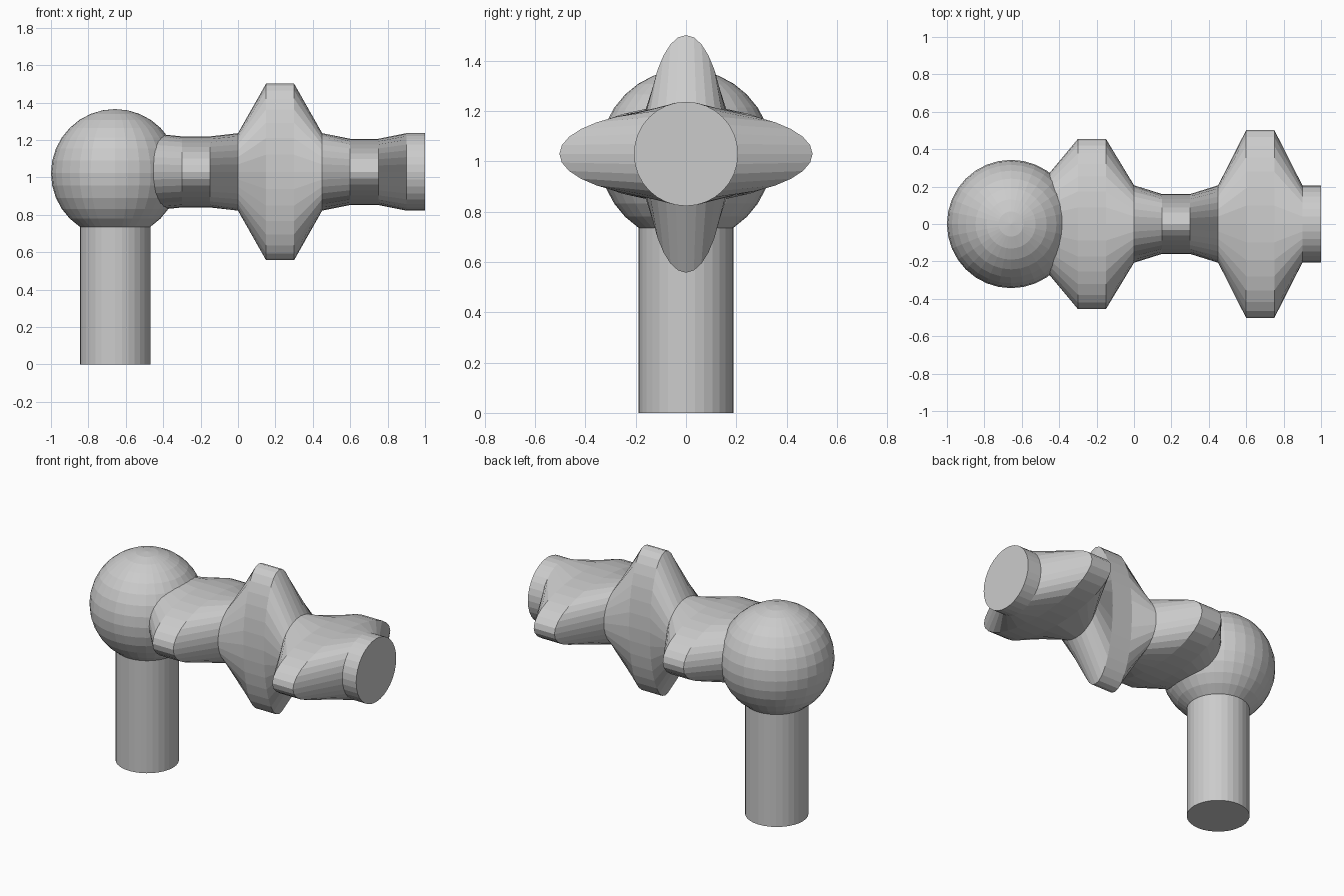
import bpy, bmesh, math
from mathutils import Matrix

if "Cube" in bpy.data.objects:
    bpy.data.objects.remove(bpy.data.objects["Cube"])

grey = bpy.data.materials.new("light_grey")
grey.diffuse_color = (0.6, 0.6, 0.6, 1)
grey.use_nodes = True
grey.node_tree.nodes["Principled BSDF"].inputs["Base Color"].default_value = grey.diffuse_color


def add_object(name, bm):
    bmesh.ops.recalc_face_normals(bm, faces=bm.faces)
    mesh = bpy.data.meshes.new(name)
    bm.to_mesh(mesh)
    bm.free()
    mesh.materials.append(grey)
    obj = bpy.data.objects.new(name, mesh)
    bpy.context.collection.objects.link(obj)
    return obj


POST_X = -0.657

# Upright post
bm = bmesh.new()
bmesh.ops.create_cone(bm, cap_ends=True, segments=32, radius1=0.188, radius2=0.188,
                      depth=0.8, matrix=Matrix.Translation((POST_X, 0, 0.4)))
add_object("post", bm)

# Ball joint
bm = bmesh.new()
bmesh.ops.create_uvsphere(bm, u_segments=32, v_segments=16, radius=0.343,
                          matrix=Matrix.Translation((POST_X, 0, 1.022)))
add_object("ball_joint", bm)

# Horizontal arm: elliptical sections (x, half width in y, half height in z)
SECTIONS = [
    (-0.58, 0.12, 0.207), (-0.45, 0.275, 0.205),
    (-0.30, 0.455, 0.190), (-0.15, 0.455, 0.190), (0.0, 0.207, 0.207),
    (0.15, 0.160, 0.472), (0.30, 0.160, 0.472), (0.45, 0.207, 0.207),
    (0.60, 0.503, 0.177), (0.75, 0.503, 0.177), (0.90, 0.207, 0.207),
    (1.0, 0.207, 0.207),
]
SIDES = 32
bm = bmesh.new()
rings = []
for x, ry, rz in SECTIONS:
    angles = [2 * math.pi * i / SIDES for i in range(SIDES)]
    rings.append([bm.verts.new((x, ry * math.cos(a), 1.029 + rz * math.sin(a)))
                  for a in angles])
for a, b in zip(rings, rings[1:]):
    for i in range(SIDES):
        j = (i + 1) % SIDES
        bm.faces.new((a[i], a[j], b[j], b[i]))
bm.faces.new(rings[0])
bm.faces.new(rings[-1])
add_object("lobed_arm", bm)
